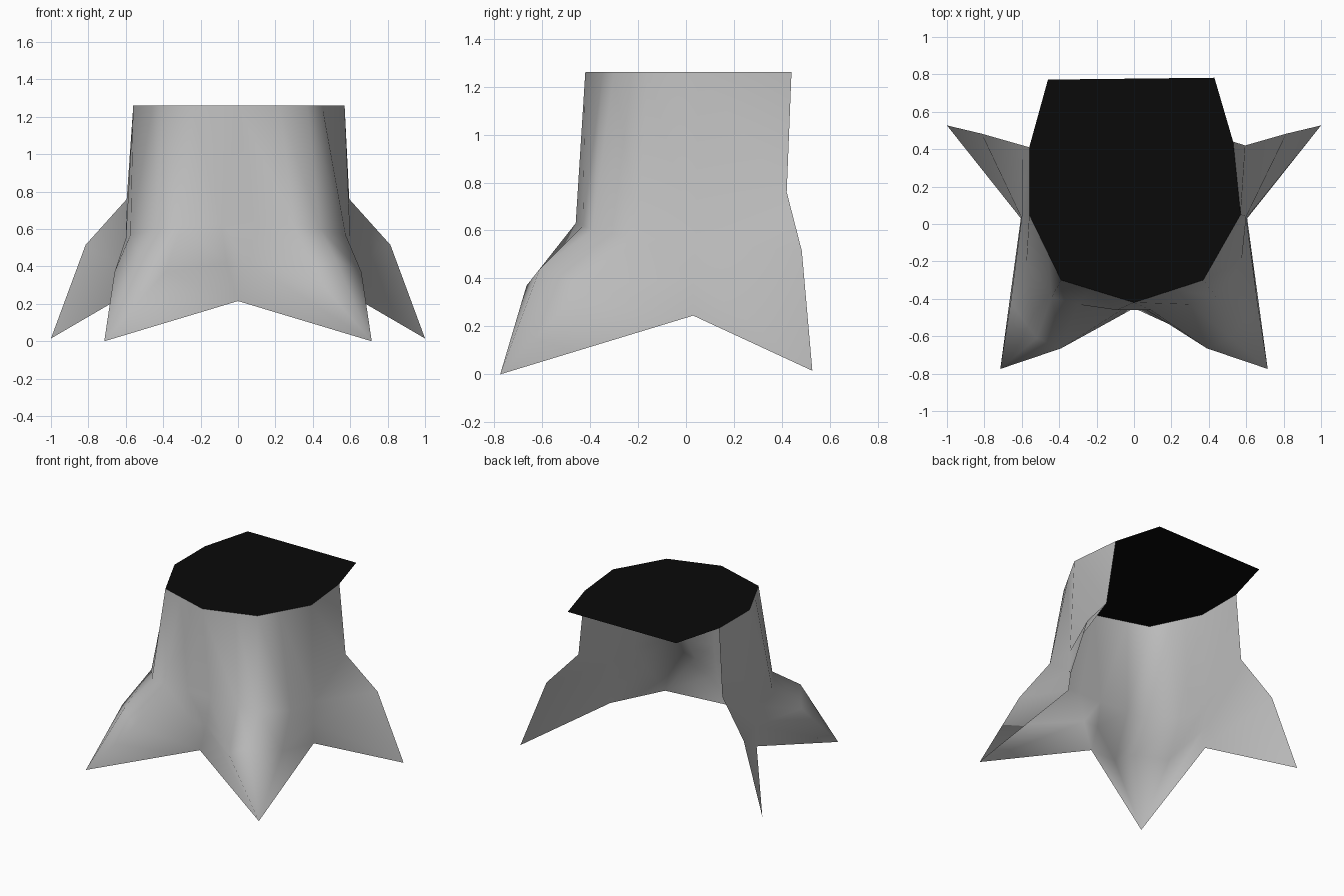
import bpy, bmesh
from mathutils import Vector

if "Cube" in bpy.data.objects:
    bpy.data.objects.remove(bpy.data.objects["Cube"])

TOP = 1.26

def material(name, rgb):
    m = bpy.data.materials.new(name)
    m.diffuse_color = (*rgb, 1)
    m.use_nodes = True
    m.node_tree.nodes["Principled BSDF"].inputs["Base Color"].default_value = m.diffuse_color
    return m

def finish(name, bm, mat, smooth):
    bmesh.ops.remove_doubles(bm, verts=bm.verts, dist=0.0005)
    me = bpy.data.meshes.new(name)
    bm.to_mesh(me)
    bm.free()
    for p in me.polygons:
        p.use_smooth = smooth
    me.materials.append(mat)
    ob = bpy.data.objects.new(name, me)
    bpy.context.collection.objects.link(ob)

bark = material("grey bark", (0.5, 0.5, 0.5))
black = material("black cut wood", (0.003, 0.003, 0.003))

# Rim of the cut: right back, round the front, to left back
rim = [(.53, .44), (.57, .05), (.37, -.30), (0, -.42), (-.39, -.30), (-.56, .05), (-.56, .41)]
rim = [Vector((x, y, TOP)) for x, y in rim]

# Columns of the right half below the rim: shoulder, knee, foot
tip = (.715, -.775, 0)
half = [
    [(.595, .42, .76), (.815, .483, .515), (1.0, .527, .015)],   # back root
    [(.60, .04, .55), (.60, .03, .40), (.605, .03, .245)],       # side arch
    [(.575, -.20, .57), (.66, -.42, .37), tip],                  # front root, outer
    [(.44, -.39, .60), (.52, -.61, .44), tip],                   # front root, ridge
    [(.30, -.43, .62), (.39, -.665, .37), tip],                  # front root, inner
    [(.09, -.46, .63), (.06, -.455, .42), (0, -.45, .215)],      # front arch
]
rim_at = [0, 1, 1.6, 2, 2.4, 3]          # where each column meets the rim

def on_rim(t):
    i = min(int(t), 5)
    return rim[i].lerp(rim[i + 1], t - i)

columns = [[on_rim(t)] + [Vector(p) for p in c] for t, c in zip(rim_at, half)]
columns += [[on_rim(6 - t)] + [Vector((-x, y, z)) for x, y, z in c]
            for t, c in reversed(list(zip(rim_at, half)))]

# Trunk wall with four roots, open at the back
bm = bmesh.new()
grid = [[bm.verts.new(p) for p in c] for c in columns]
for a, b in zip(grid, grid[1:]):
    for r in range(3):
        pts = [a[r], b[r], b[r + 1], a[r + 1]]
        unique = []
        for v in pts:
            if all((v.co - u.co).length > 1e-4 for u in unique):
                unique.append(v)
        if len(unique) > 2:
            bm.faces.new(unique[::-1])
bmesh.ops.remove_doubles(bm, verts=bm.verts, dist=0.0005)
bmesh.ops.recalc_face_normals(bm, faces=bm.faces)
front = min(bm.faces, key=lambda f: f.normal.y if f.calc_center_median().z > .8 else 9)
side = max(bm.faces, key=lambda f: abs(f.normal.y) if f.calc_center_median().z > .8 else 0)
if side.normal.y > 0:
    bmesh.ops.reverse_faces(bm, faces=bm.faces)
finish("stump_wall", bm, bark, True)

# Flat cut top, reaching out past the open back
bm = bmesh.new()
back = [Vector((-.46, .772, TOP)), Vector((.43, .782, TOP))]
f = bm.faces.new([bm.verts.new(p) for p in rim + back])
f.normal_update()
if f.normal.z < 0:
    f.normal_flip()
finish("cut_top", bm, black, False)
